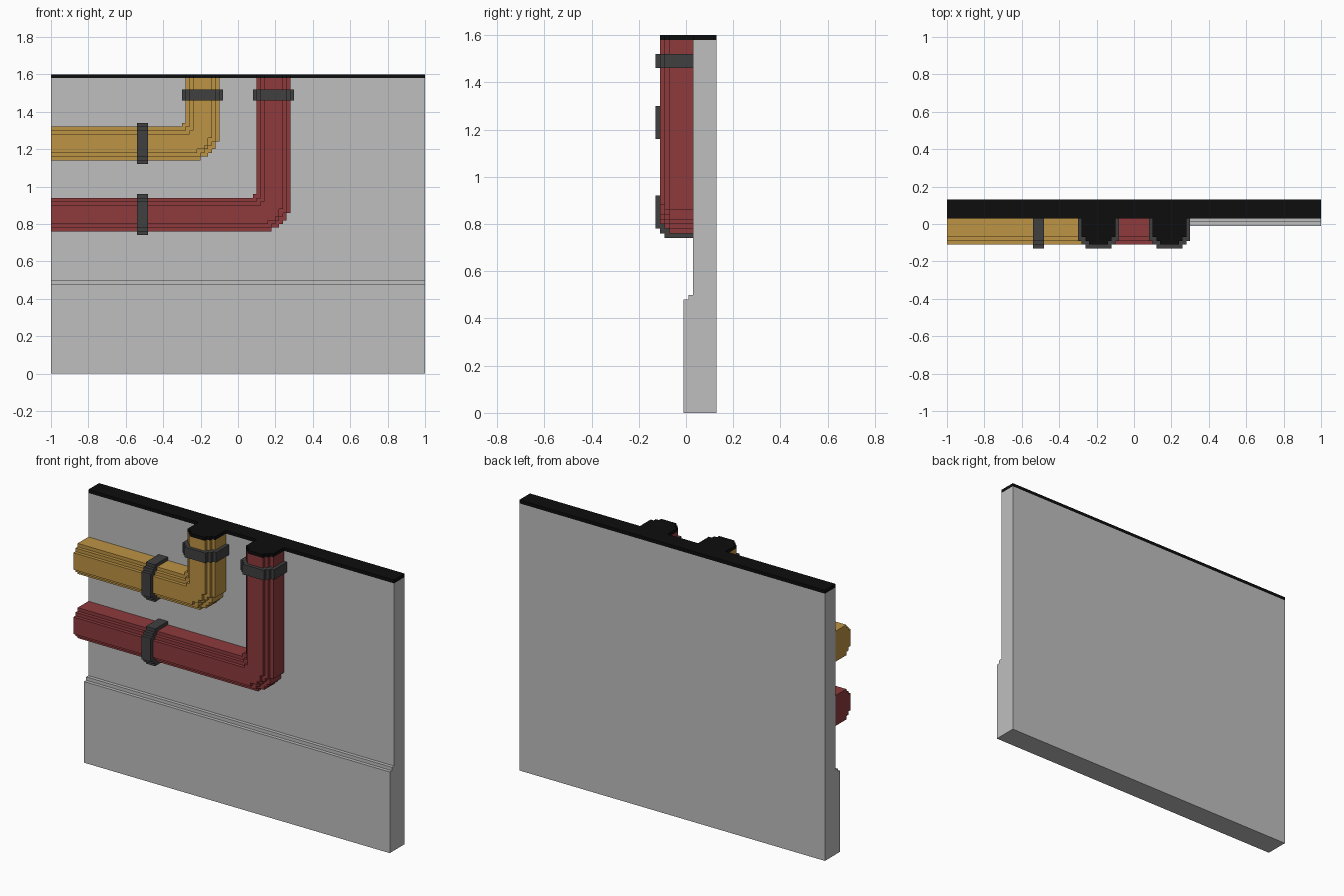
import bpy, bmesh, math

cube = bpy.data.objects.get("Cube")
if cube:
    bpy.data.objects.remove(cube, do_unlink=True)

S = 0.02                     # size of one block step
WALL_Y = 0.03                # front plane of the upper wall
TOP = 1.58                   # underside of the black cap


def material(name, rgb):
    m = bpy.data.materials.new(name)
    m.use_nodes = True
    col = (*rgb, 1.0)
    m.diffuse_color = col
    bsdf = next(n for n in m.node_tree.nodes if n.type == 'BSDF_PRINCIPLED')
    bsdf.inputs["Base Color"].default_value = col
    bsdf.inputs["Roughness"].default_value = 0.9
    return m


GREY = material("wall grey", (0.52, 0.52, 0.52))
BLACK = material("cap black", (0.004, 0.004, 0.004))
DARK = material("clamp dark grey", (0.051, 0.051, 0.051))
YELLOW = material("pipe yellow", (0.515, 0.292, 0.058))
RED = material("pipe red", (0.271, 0.042, 0.045))

# Maps a profile point (p, q) and a depth d to x, y, z
PLACE = {
    'X': lambda p, q, d: (d, p, q),
    'Y': lambda p, q, d: (p, d, q),
    'Z': lambda p, q, d: (p, q, d),
}


def add_prism(bm, pts, axis, a, b):
    """Extrude a closed profile along an axis from a to b."""
    clean = [p for i, p in enumerate(pts) if math.dist(p, pts[i - 1]) > 1e-5]
    face = bm.faces.new([bm.verts.new(PLACE[axis](p, q, a)) for p, q in clean])
    out = bmesh.ops.extrude_face_region(bm, geom=[face])
    verts = [v for v in out["geom"] if isinstance(v, bmesh.types.BMVert)]
    bmesh.ops.translate(bm, verts=verts, vec=PLACE[axis](0, 0, b - a))


def finish(bm, name, mat):
    bmesh.ops.dissolve_limit(bm, angle_limit=0.01, verts=bm.verts, edges=bm.edges)
    bmesh.ops.recalc_face_normals(bm, faces=bm.faces)
    mesh = bpy.data.meshes.new(name)
    bm.to_mesh(mesh)
    bm.free()
    mesh.materials.append(mat)
    obj = bpy.data.objects.new(name, mesh)
    bpy.context.collection.objects.link(obj)
    return obj


def prism(name, mat, pts, axis, a, b):
    bm = bmesh.new()
    add_prism(bm, pts, axis, a, b)
    return finish(bm, name, mat)


def stepped_profile(c, half, front):
    """Stepped half-round section against the wall: (across, y) points."""
    left = [(c - half, WALL_Y), (c - half, front + 2 * S),
            (c - half + S, front + 2 * S), (c - half + S, front + S),
            (c - half + 2 * S, front + S), (c - half + 2 * S, front)]
    return left + [(2 * c - p, q) for p, q in reversed(left)]


def elbow_outline(right, bottom, i):
    """L-shaped outline of one pipe layer, inset by i steps, rounded outside."""
    r = 8 - i
    pts = [(-1.0, bottom + i * S)]
    for c in range(r - 1, -1, -1):
        cut = r - round(math.sqrt(r * r - (r - c - 0.5) ** 2))
        z = bottom + (i + cut) * S
        pts += [(right - (i + c + 1) * S, z), (right - (i + c) * S, z)]
    n, f = (9 - i) * S, (10 - i) * S
    pts += [(right - i * S, TOP), (right - n, TOP), (right - n, bottom + f),
            (right - f, bottom + f), (right - f, bottom + n), (-1.0, bottom + n)]
    return pts


# Wall with a thicker, stepped base
prism("wall", GREY, [(0.13, 0), (0.13, TOP), (WALL_Y, TOP), (WALL_Y, 0.50),
                     (0.01, 0.50), (0.01, 0.48), (-0.01, 0.48), (-0.01, 0)],
      'X', -1.0, 1.0)

# Pipes and their clamps
for name, mat, right, bottom in (("yellow", YELLOW, -0.10, 1.14),
                                 ("red", RED, 0.28, 0.76)):
    bm = bmesh.new()
    for i, (back, front) in enumerate(((WALL_Y, -0.07), (-0.07, -0.09), (-0.09, -0.11))):
        add_prism(bm, elbow_outline(right, bottom, i), 'Y', back, front)
    finish(bm, name + "_pipe", mat)

    prism(name + "_upper_clamp", DARK,
          stepped_profile(right - 0.09, 0.11, -0.13), 'Z', 1.46, 1.52)
    side = [(y, z) for z, y in stepped_profile(bottom + 0.09, 0.11, -0.13)]
    prism(name + "_side_clamp", DARK, side, 'X', -0.54, -0.48)

# Black cap following the wall and both pipe tops
prism("top_cap", BLACK,
      [(-1, 0.13), (-1, WALL_Y)] + stepped_profile(-0.19, 0.09, -0.11)
      + stepped_profile(0.19, 0.09, -0.11) + [(1, WALL_Y), (1, 0.13)],
      'Z', TOP, 1.60)
